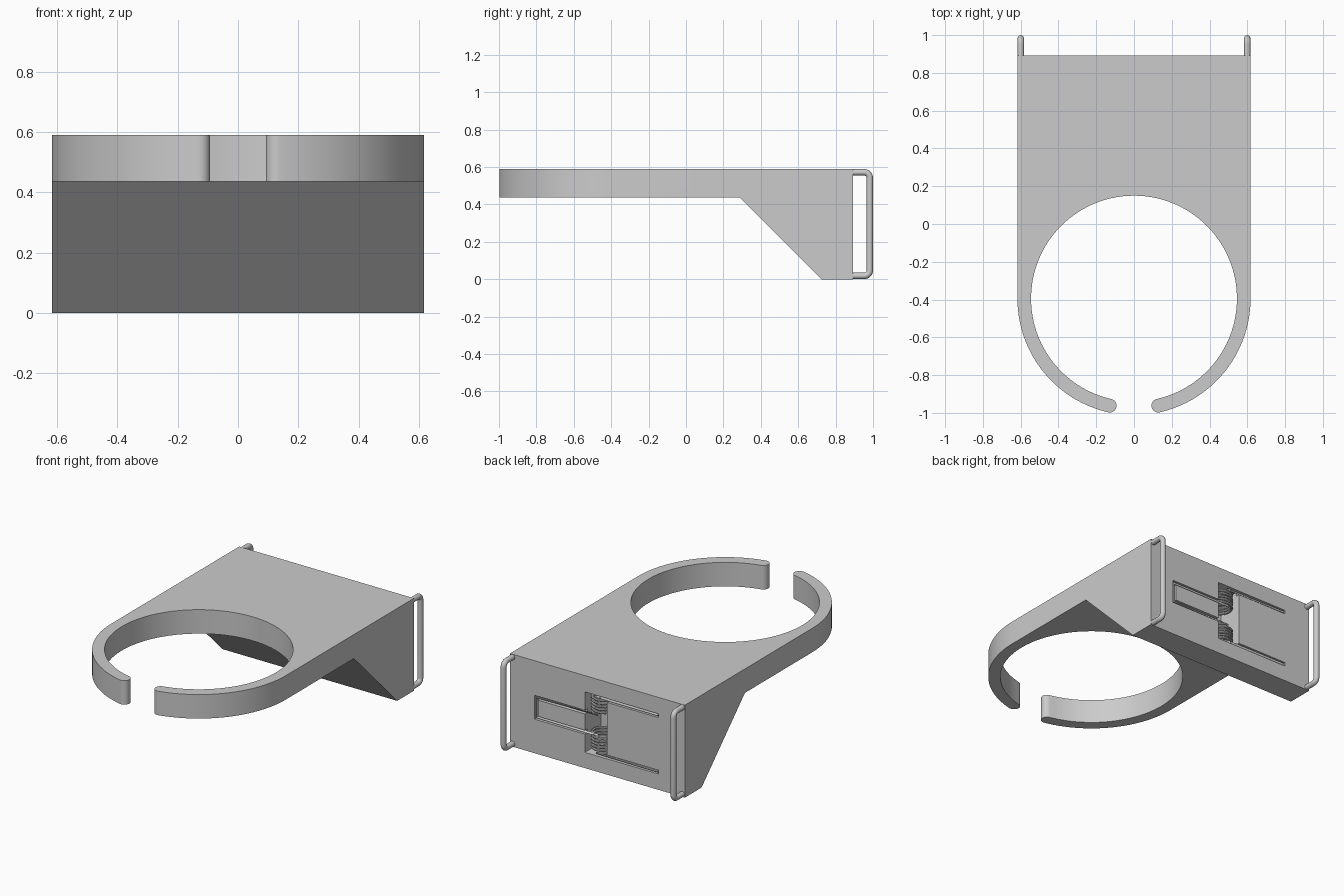
import bpy, bmesh
from math import pi, sin, cos, asin

if "Cube" in bpy.data.objects:
    bpy.data.objects.remove(bpy.data.objects["Cube"])

W, BACK, TOP, PLATE = 0.617, 0.893, 0.59, 0.437   # half width, back face, top, plate underside
CY, RI = -0.395, 0.545                            # ring centre and inner radius
RM, RT = (W + RI) / 2, (W - RI) / 2               # clip mid radius and rounded tip radius
ZM = 0.293                                        # spring mid height


def arc(cx, cy, r, a0, a1, n):
    return [(cx + r * cos(a0 + (a1 - a0) * i / n), cy + r * sin(a0 + (a1 - a0) * i / n))
            for i in range(n + 1)]


def prism(name, pts, vec):
    """Extrude a closed 3D outline along vec."""
    bm = bmesh.new()
    face = bm.faces.new([bm.verts.new(p) for p in pts])
    res = bmesh.ops.extrude_face_region(bm, geom=[face], use_keep_orig=True)
    verts = [v for v in res["geom"] if isinstance(v, bmesh.types.BMVert)]
    bmesh.ops.translate(bm, verts=verts, vec=vec)
    bmesh.ops.recalc_face_normals(bm, faces=bm.faces)
    me = bpy.data.meshes.new(name)
    bm.to_mesh(me)
    bm.free()
    ob = bpy.data.objects.new(name, me)
    bpy.context.collection.objects.link(ob)
    return ob


def activate(ob):
    bpy.ops.object.select_all(action='DESELECT')
    ob.select_set(True)
    bpy.context.view_layer.objects.active = ob


def cut(ob, cutter):
    mod = ob.modifiers.new("cut", 'BOOLEAN')
    mod.operation, mod.solver, mod.object = 'DIFFERENCE', 'EXACT', cutter
    activate(ob)
    bpy.ops.object.modifier_apply(modifier=mod.name)
    bpy.data.objects.remove(cutter)


def back_slot(ob, x0, x1, z0, z1, depth):
    pts = [(x0, BACK - depth, z0), (x1, BACK - depth, z0), (x1, BACK - depth, z1), (x0, BACK - depth, z1)]
    cut(ob, prism("slot_cutter", pts, (0, depth + 0.05, 0)))


def rod(name, pts, r, res):
    cu = bpy.data.curves.new(name, 'CURVE')
    cu.dimensions, cu.bevel_depth, cu.bevel_resolution = '3D', r, res
    cu.use_fill_caps = True
    sp = cu.splines.new('POLY')
    sp.points.add(len(pts) - 1)
    for p, co in zip(sp.points, pts):
        p.co = (*co, 1)
    ob = bpy.data.objects.new(name, cu)
    bpy.context.collection.objects.link(ob)
    activate(ob)
    bpy.ops.object.convert(target='MESH')
    bpy.ops.object.shade_smooth_by_angle(angle=0.7)
    return ob


# Holder body: plate outline with open clip ring, extruded to full height
a = -(pi / 2 - asin(0.128 / RM))
b = pi - a
outline = [(W, BACK)] + arc(0, CY, W, 0, a, 40)
outline += arc(RM * cos(a), CY + RM * sin(a), RT, a, a - pi, 12)[1:]
outline += arc(0, CY, RI, a, b, 110)[1:]
outline += arc(RM * cos(b), CY + RM * sin(b), RT, b + pi, b, 12)[1:]
outline += arc(0, CY, W, b, pi, 40)[1:] + [(-W, BACK)]
body = prism("cup_holder_body", [(x, y, 0) for x, y in outline], (0, 0, TOP))

# Remove everything under the plate in front of the sloped bracket
side = [(-1.2, PLATE), (0.287, PLATE), (0.724, 0), (0.774, -0.05), (-1.2, -0.05)]
cut(body, prism("underside_cutter", [(-1, y, z) for y, z in side], (2, 0, 0)))

# Spring pocket and wire grooves in the back face
CX, RC, WR = 0.01, 0.066, 0.008
G, ARM, LOOP = 0.012, 0.18, 0.064    # groove half width, arm and loop heights from ZM
back_slot(body, -0.069, 0.089, ZM - 0.193, ZM + 0.193, 0.165)
for s in (-1, 1):
    back_slot(body, -0.43, 0, ZM + s * ARM - G, ZM + s * ARM + G, 0.026)
    back_slot(body, 0, 0.445, ZM + s * LOOP - G, ZM + s * LOOP + G, 0.026)
back_slot(body, 0.421, 0.445, ZM - LOOP - G, ZM + LOOP + G, 0.026)
activate(body)
bpy.ops.object.shade_smooth_by_angle(angle=0.5)

# Double torsion spring: arm, coil, U loop, coil, arm
WY = BACK - WR - 0.002
turns, seg = 6, 24
half = [(-0.424, WY, ZM + ARM)]
for i in range(turns * seg + 1):
    t = i / (turns * seg)
    ang = pi / 2 + 2 * pi * turns * t
    half.append((CX + RC * cos(ang), WY - RC + RC * sin(ang), ZM + ARM + (LOOP - ARM) * t))
half.append((0.433, WY, ZM + LOOP))
spring = half + [(x, y, 2 * ZM - z) for x, y, z in reversed(half)]
rod("torsion_spring", spring, WR, 2)

# Strap bars on both sides of the back
R, BEND = 0.0172, 0.03
YO, Z0, Z1 = 1.0 - R, R + 0.001, TOP - R - 0.001
path = [(BACK - 0.03, Z0)] + arc(YO - BEND, Z0 + BEND, BEND, -pi / 2, 0, 8)
path += arc(YO - BEND, Z1 - BEND, BEND, 0, pi / 2, 8) + [(BACK - 0.03, Z1)]
for s, label in ((-1, "left"), (1, "right")):
    rod(label + "_strap_bar", [(s * (W - R - 0.0005), y, z) for y, z in path], R, 4)
